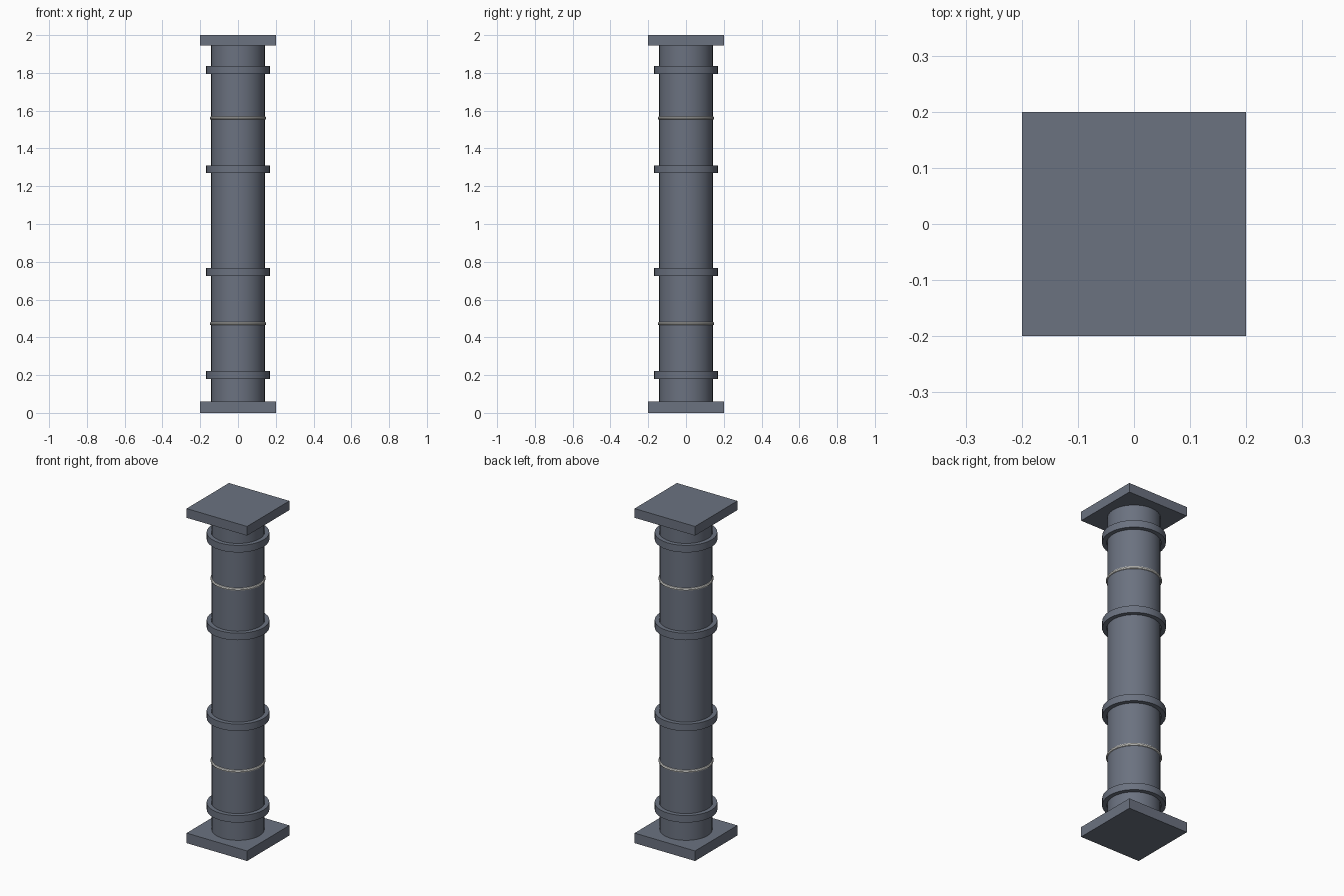
import bpy, math

if "Cube" in bpy.data.objects:
    bpy.data.objects.remove(bpy.data.objects["Cube"])


def material(name, rgb):
    m = bpy.data.materials.new(name)
    m.diffuse_color = (*rgb, 1)
    m.use_nodes = True
    m.node_tree.nodes["Principled BSDF"].inputs["Base Color"].default_value = m.diffuse_color
    return m


slate = material("slate_grey", (0.147, 0.168, 0.216))
pale = material("pale_grey", (0.75, 0.75, 0.72))


def finish(name, mat, smooth=True):
    o = bpy.context.object
    o.name = name
    o.data.materials.append(mat)
    if smooth:
        bpy.ops.object.shade_smooth_by_angle(angle=math.radians(35))
    return o


def plate(name, z0, z1):
    bpy.ops.mesh.primitive_cube_add(size=1, location=(0, 0, (z0 + z1) / 2))
    bpy.context.object.scale = (0.4, 0.4, z1 - z0)
    finish(name, slate, False)


def ring(name, z, r_in, r_out, h, n=32):
    # rectangular-section collar, open around the shaft
    prof = [(r_in, z - h / 2), (r_out, z - h / 2), (r_out, z + h / 2), (r_in, z + h / 2)]
    verts = [(r * math.cos(2 * math.pi * i / n), r * math.sin(2 * math.pi * i / n), zz)
             for i in range(n) for r, zz in prof]
    faces = [(i * 4 + j, (i + 1) % n * 4 + j, (i + 1) % n * 4 + (j + 1) % 4, i * 4 + (j + 1) % 4)
             for i in range(n) for j in range(4)]
    me = bpy.data.meshes.new(name)
    me.from_pydata(verts, [], faces)
    o = bpy.data.objects.new(name, me)
    bpy.context.collection.objects.link(o)
    bpy.ops.object.select_all(action='DESELECT')
    o.select_set(True)
    bpy.context.view_layer.objects.active = o
    finish(name, slate)


# square base and capital
plate("base_plate", 0, 0.06)
plate("top_plate", 1.945, 2.0)

# shaft
bpy.ops.mesh.primitive_cylinder_add(vertices=32, radius=0.143, depth=1.885, location=(0, 0, 1.0025))
finish("shaft", slate)

# raised collars
for i, z in enumerate((0.2, 0.747, 1.29, 1.815)):
    ring(f"collar_{i + 1}", z, 0.145, 0.17, 0.042)

# thin pale bands
for i, z in enumerate((0.473, 1.561)):
    bpy.ops.mesh.primitive_torus_add(major_segments=32, minor_segments=8, major_radius=0.141,
                                     minor_radius=0.009, location=(0, 0, z))
    finish(f"pale_band_{i + 1}", pale)
